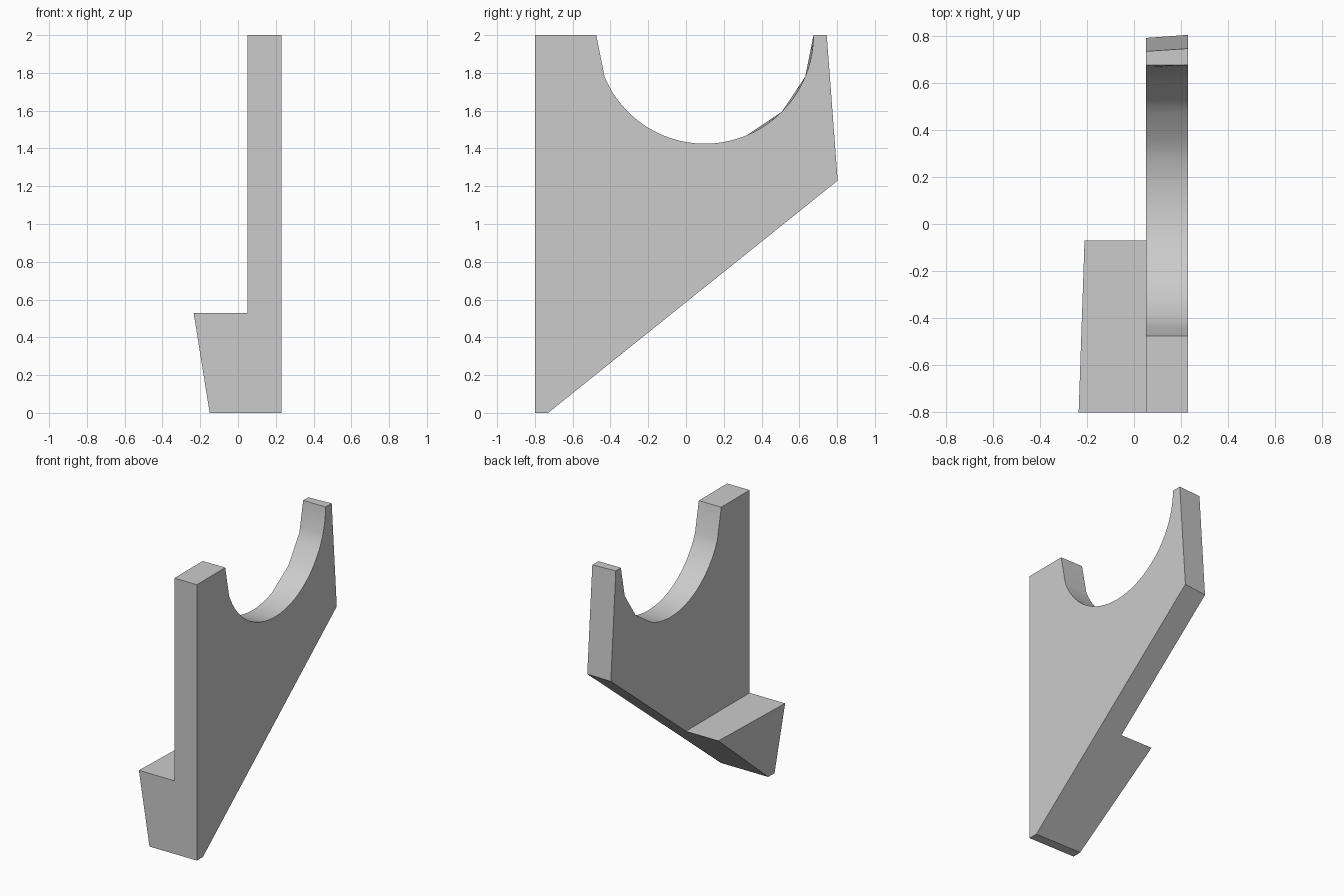
import bpy, bmesh, math

cube = bpy.data.objects.get("Cube")
if cube:
    bpy.data.objects.remove(cube, do_unlink=True)

# Single grey material
grey = bpy.data.materials.new("light grey")
grey.use_nodes = True
colour = (0.6, 0.6, 0.6, 1)
grey.diffuse_color = colour
grey.node_tree.nodes["Principled BSDF"].inputs["Base Color"].default_value = colour

INNER, OUTER = 0.05, 0.23          # plate faces in x
RADIUS, CENTRE_Y, CENTRE_Z = 0.575, 0.1, 2.0
STEP = 22.5                        # coarse facet angle in degrees

bm = bmesh.new()


def vert(x, y, z):
    return bm.verts.new((x, y, z))


def arc_vert(x, degrees, faceted):
    """Point on the saddle cut; a faceted point lies on a coarse chord."""
    r = RADIUS
    if faceted:
        middle = (min(int(degrees / STEP + 1e-6), 7) + 0.5) * STEP
        r *= math.cos(math.radians(STEP / 2)) / math.cos(math.radians(degrees - middle))
    a = math.radians(degrees)
    return vert(x, CENTRE_Y + r * math.cos(a), CENTRE_Z - r * math.sin(a))


# Saddle arc: one flat facet at the front horn, then fine steps to the back horn
angles = [180.0] + [157.5 - 4.5 * i for i in range(36)]
arc_in = [arc_vert(INNER, a, a < 67.4) for a in angles]
arc_out = [arc_vert(OUTER, a, False) for a in angles]

# Plate corners on the outer and inner faces
out_bottom = vert(OUTER, -0.8, 0)
out_toe = vert(OUTER, -0.73, 0)
out_elbow = vert(OUTER, 0.803, 1.23)
out_horn = vert(OUTER, 0.745, 2)
out_top = vert(OUTER, -0.8, 2)
in_elbow = vert(INNER, 0.79, 1.22)
in_horn = vert(INNER, 0.733, 2)
in_top = vert(INNER, -0.8, 2)

# Ledge corners: joint with the plate, then the slanted free end
joint_front = vert(INNER, -0.8, 0.53)
joint_back = vert(INNER, -0.07, 0.53)
ledge_front = vert(-0.235, -0.8, 0.53)
ledge_back = vert(-0.21, -0.07, 0.53)
ledge_bottom = vert(-0.15, -0.8, 0)
ledge_toe = vert(-0.148, -0.73, 0)

faces = [
    [out_bottom, out_toe, out_elbow, out_horn] + arc_out[::-1] + [out_top],    # outer side
    [joint_front, joint_back, in_elbow, in_horn] + arc_in[::-1] + [in_top],    # inner side
    [ledge_bottom, out_bottom, out_top, in_top, joint_front, ledge_front],     # front
    [ledge_toe, out_toe, out_elbow, in_elbow, joint_back, ledge_back],         # sloped underside
    [ledge_bottom, ledge_toe, out_toe, out_bottom],                            # foot
    [ledge_bottom, ledge_front, ledge_back, ledge_toe],                        # ledge end
    [ledge_front, joint_front, joint_back, ledge_back],                        # ledge top
    [in_elbow, out_elbow, out_horn, in_horn],                                  # back
    [in_top, out_top, arc_out[0], arc_in[0]],                                  # front horn top
    [arc_in[-1], arc_out[-1], out_horn, in_horn],                              # back horn top
]
for i in range(len(angles) - 1):                                               # saddle surface
    faces.append([arc_in[i], arc_out[i], arc_out[i + 1], arc_in[i + 1]])
for f in faces:
    bm.faces.new(f)
bmesh.ops.recalc_face_normals(bm, faces=bm.faces[:])

mesh = bpy.data.meshes.new("saddle_bracket")
bm.to_mesh(mesh)
bm.free()
mesh.materials.append(grey)
bracket = bpy.data.objects.new("saddle_bracket", mesh)
bpy.context.collection.objects.link(bracket)

# Smooth saddle, sharp edges everywhere else
bpy.ops.object.select_all(action='DESELECT')
bracket.select_set(True)
bpy.context.view_layer.objects.active = bracket
bpy.ops.object.shade_smooth_by_angle(angle=math.radians(30))
